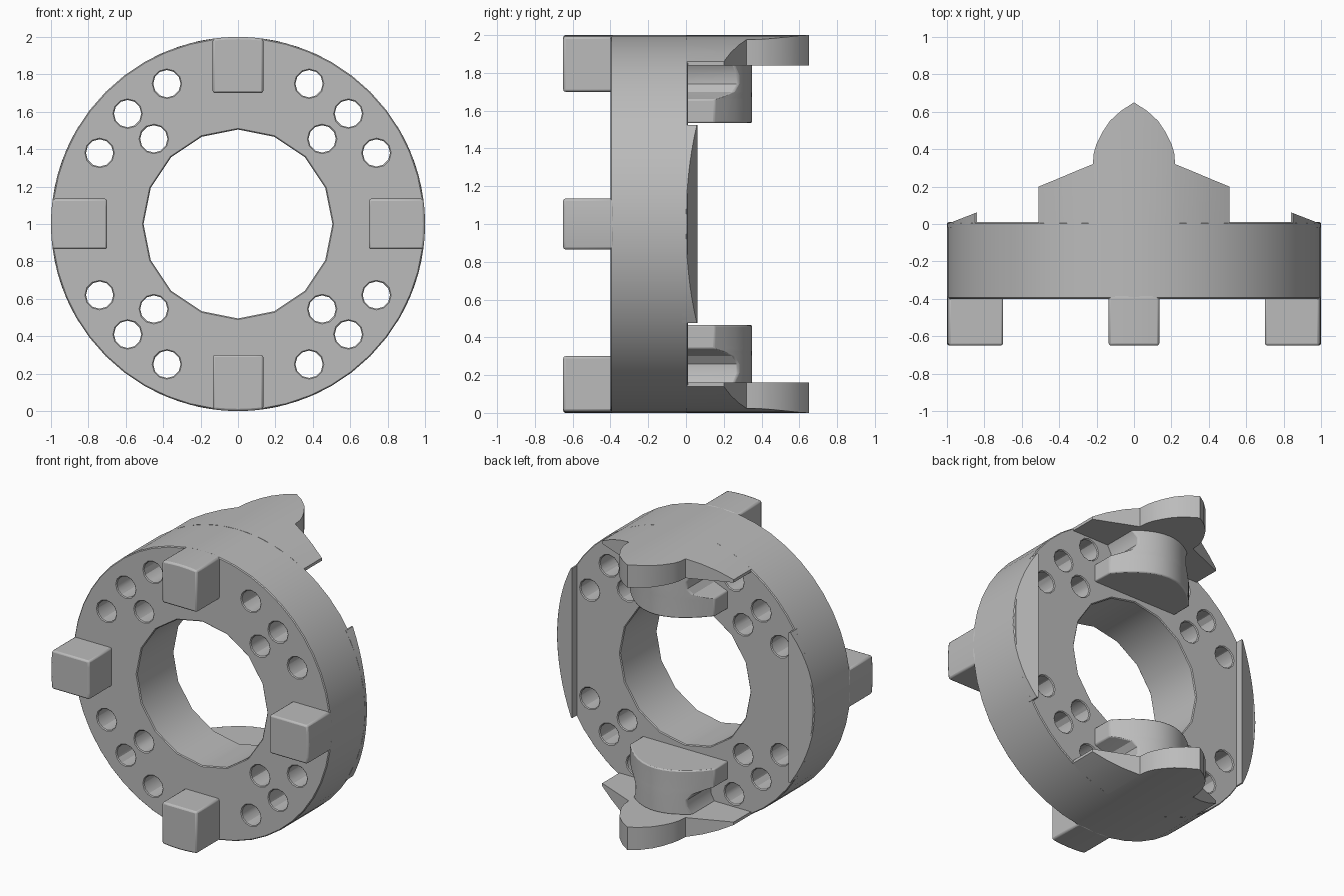
import bpy, bmesh, math
from mathutils import Matrix, Vector

cube = bpy.data.objects.get("Cube")
if cube:
    bpy.data.objects.remove(cube, do_unlink=True)

grey = bpy.data.materials.new("plain_grey")
grey.use_nodes = True
grey.diffuse_color = (0.5, 0.5, 0.5, 1)
grey.node_tree.nodes["Principled BSDF"].inputs["Base Color"].default_value = (0.5, 0.5, 0.5, 1)

BACK, FRONT, CHORD = 0.01, -0.4, 0.84


def finish(name, bm, turn=0, bevel=0.0):
    """Turn about the ring axis, lift to the ring centre and make the object."""
    bmesh.ops.remove_doubles(bm, verts=bm.verts, dist=0.0005)
    bmesh.ops.recalc_face_normals(bm, faces=bm.faces)
    bm.transform(Matrix.Translation((0, 0, 1)) @ Matrix.Rotation(math.radians(turn), 4, "Y"))
    mesh = bpy.data.meshes.new(name)
    bm.to_mesh(mesh)
    bm.free()
    mesh.materials.append(grey)
    obj = bpy.data.objects.new(name, mesh)
    bpy.context.collection.objects.link(obj)
    if bevel:
        mod = obj.modifiers.new("soft_edges", "BEVEL")
        mod.width, mod.segments, mod.limit_method = bevel, 2, "ANGLE"
        mod.angle_limit = math.radians(40)
    return obj


def loft(loops):
    """Skin a row of equal-length loops and cap both ends."""
    bm = bmesh.new()
    rows = [[bm.verts.new(p) for p in loop] for loop in loops]
    for a, b in zip(rows, rows[1:]):
        for i in range(len(a)):
            j = (i + 1) % len(a)
            bm.faces.new((a[i], a[j], b[j], b[i]))
    bm.faces.new(rows[0])
    bm.faces.new(rows[-1])
    return bm


def rim(x):
    return math.sqrt(max(0, 1 - x * x))


def circle(r, y, n, cx=0, cz=0):
    return [(cx + r * math.sin(math.tau * i / n), y, cz + r * math.cos(math.tau * i / n))
            for i in range(n)]


def smooth(obj):
    bpy.ops.object.select_all(action="DESELECT")
    obj.select_set(True)
    bpy.context.view_layer.objects.active = obj
    bpy.ops.object.shade_smooth_by_angle(angle=math.radians(30))


# Ring body, with the bore and bolt holes cut through
ring = finish("ring_body", loft([circle(1, FRONT, 48), circle(1, BACK, 48)]))
cutter_bm = loft([circle(0.505, -1, 16), circle(0.505, 1, 16)])
for hx, hz in ((0.38, 0.75), (0.59, 0.59), (0.45, 0.455), (0.74, 0.38)):
    for sx in (-1, 1):
        for sz in (-1, 1):
            hole = loft([circle(0.073, y, 12, sx * hx, sz * hz) for y in (-1, 1)])
            temp = bpy.data.meshes.new("temp")
            hole.to_mesh(temp)
            hole.free()
            cutter_bm.from_mesh(temp)
            bpy.data.meshes.remove(temp)
cutter = finish("hole_cutter", cutter_bm)
cutter.hide_render = True
cut = ring.modifiers.new("holes", "BOOLEAN")
cut.operation, cut.solver, cut.object = "DIFFERENCE", "EXACT", cutter
bpy.context.view_layer.objects.active = ring
bpy.ops.object.modifier_apply(modifier="holes")
bpy.data.objects.remove(cutter, do_unlink=True)
edge = ring.modifiers.new("soft_edges", "BEVEL")
edge.width, edge.segments, edge.limit_method = 0.006, 1, "ANGLE"
edge.angle_limit = math.radians(60)
smooth(ring)

# Four square teeth on the front
for turn, side in ((0, "top"), (90, "left"), (180, "bottom"), (270, "right")):
    loops = []
    for i in range(7):
        x = 0.135 * (i / 3 - 1)
        loops.append([(x, -0.65, 0.7), (x, FRONT + 0.02, 0.7),
                      (x, FRONT + 0.02, rim(x)), (x, -0.65, rim(x))])
    smooth(finish("front_tooth_" + side, loft(loops), turn, 0.012))

# Pointed flap outline: distance from the middle, reach to the back
half = [(0.51, 0.2), (0.42, 0.237), (0.32, 0.279), (0.22, 0.32), (0.215, 0.38), (0.2, 0.43),
        (0.17, 0.49), (0.13, 0.55), (0.07, 0.605)]
outline = [(-x, y) for x, y in half] + [(0, 0.65)] + [(x, y) for x, y in reversed(half)]

for turn, side in ((0, "top"), (180, "bottom")):
    # Pointed flap continuing the rim backward
    loops = [[(x, 0, CHORD), (x, y, CHORD), (x, y, rim(x)), (x, 0, rim(x))] for x, y in outline]
    smooth(finish("pointed_flap_" + side, loft(loops), turn))

    # Flared lug beneath the flap: narrow neck widening to a round-backed foot
    loops = []
    for z, w in ((0.845, 0.23), (0.79, 0.2), (0.74, 0.2), (0.70, 0.23), (0.675, 0.29),
                 (0.66, 0.33), (0.535, 0.33)):
        loop = [(w, 0, z), (-w, 0, z)]
        for i in range(13):
            x = w * (i / 6 - 1)
            loop.append((x, 0.35 - 0.2 * (x / 0.33) ** 2, z))
        loops.append(loop)
    smooth(finish("inner_lug_" + side, loft(loops), turn, 0.008))

# Sloping wedge lips on both sides of the back
for turn, side in ((90, "left"), (270, "right")):
    loops = []
    for i in range(17):
        x = 0.525 * (i / 8 - 1)
        top = rim(x)
        lip = 0.062 * (1 - (top - CHORD) / 0.16)
        loops.append([(x, -0.02, CHORD), (x, 0.062, CHORD), (x, lip, top), (x, -0.02, top)])
    smooth(finish("wedge_lip_" + side, loft(loops), turn))
